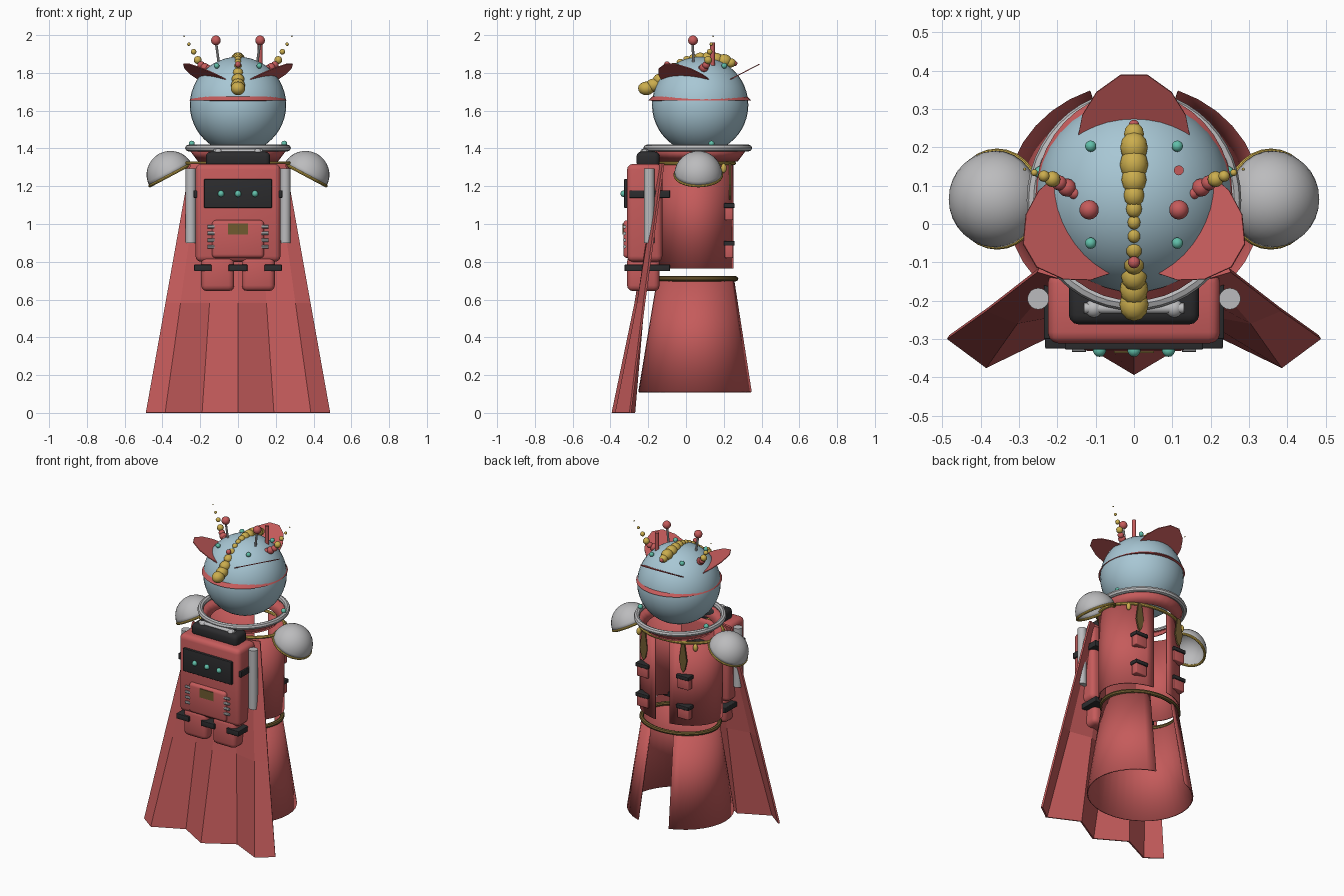
import bpy, bmesh, math
from mathutils import Vector, Matrix

if "Cube" in bpy.data.objects:
    bpy.data.objects.remove(bpy.data.objects["Cube"])


def mat(name, r, g, b):
    m = bpy.data.materials.new(name)
    m.diffuse_color = (r, g, b, 1)
    m.use_nodes = True
    m.node_tree.nodes["Principled BSDF"].inputs["Base Color"].default_value = m.diffuse_color
    return m


RED = mat("red", .56, .105, .105)
BLUE = mat("pale blue", .39, .57, .66)
GREY = mat("silver grey", .50, .50, .51)
DARK = mat("charcoal", .025, .025, .027)
GOLD = mat("gold", .60, .42, .075)
OLIVE = mat("dark olive", .16, .105, .03)
TEAL = mat("teal", .12, .52, .40)


def finish(name, bm, m, smooth=True):
    bmesh.ops.recalc_face_normals(bm, faces=bm.faces)
    me = bpy.data.meshes.new(name)
    bm.to_mesh(me)
    bm.free()
    me.materials.append(m)
    ob = bpy.data.objects.new(name, me)
    bpy.context.collection.objects.link(ob)
    if smooth:
        bpy.ops.object.select_all(action='DESELECT')
        ob.select_set(True)
        bpy.context.view_layer.objects.active = ob
        bpy.ops.object.shade_smooth_by_angle(angle=math.radians(35))
    return ob


def modify(ob, kind, **props):
    mod = ob.modifiers.new(kind.lower(), kind)
    for k, v in props.items():
        setattr(mod, k, v)


def ball(name, p, r, m, seg=14):
    bm = bmesh.new()
    bmesh.ops.create_uvsphere(bm, u_segments=seg, v_segments=max(6, seg * 2 // 3), radius=1)
    s = r if isinstance(r, tuple) else (r, r, r)
    bmesh.ops.transform(bm, matrix=Matrix.Translation(p) @ Matrix.Diagonal((*s, 1)), verts=bm.verts)
    return finish(name, bm, m)


def box(name, x, y, z, m, bevel=0):
    bm = bmesh.new()
    bmesh.ops.create_cube(bm, size=1)
    for v in bm.verts:
        v.co = [a[0] + (c + .5) * (a[1] - a[0]) for a, c in zip((x, y, z), v.co)]
    if bevel:
        bmesh.ops.bevel(bm, geom=bm.edges[:], offset=bevel, segments=3, profile=.5, affect='EDGES')
    return finish(name, bm, m)


def rod(name, a, b, r, m, seg=12):
    a, b = Vector(a), Vector(b)
    d = b - a
    bm = bmesh.new()
    bmesh.ops.create_cone(bm, cap_ends=True, segments=seg, radius1=r, radius2=r, depth=d.length)
    bmesh.ops.transform(bm, matrix=Matrix.Translation((a + b) / 2) @
                        d.to_track_quat('Z', 'Y').to_matrix().to_4x4(), verts=bm.verts)
    return finish(name, bm, m)


def ring(name, c, a, b, minor, m, tilt=0, seg=40):
    bm = bmesh.new()
    rows = []
    for i in range(seg):
        t = math.tau * i / seg
        row = []
        for j in range(8):
            u = math.tau * j / 8
            k = minor * math.cos(u)
            row.append(bm.verts.new(((a + k) * math.cos(t), (b + k) * math.sin(t), minor * math.sin(u))))
        rows.append(row)
    for i in range(seg):
        p, q = rows[i], rows[(i + 1) % seg]
        for j in range(8):
            bm.faces.new((p[j], q[j], q[(j + 1) % 8], p[(j + 1) % 8]))
    bmesh.ops.transform(bm, matrix=Matrix.Translation(c) @ Matrix.Rotation(tilt, 4, 'Y'), verts=bm.verts)
    return finish(name, bm, m)


def shell(name, cy, levels, gap, m, thick=.008, seg=32):
    """Elliptical wall through (z, rx, ry) levels, open by +-gap degrees at +y."""
    bm = bmesh.new()
    g = math.radians(gap)
    rows = []
    for z, a, b in levels:
        ts = [math.pi / 2 + g + (math.tau - 2 * g) * i / seg for i in range(seg + 1)]
        rows.append([bm.verts.new((a * math.cos(t), cy + b * math.sin(t), z)) for t in ts])
    for p, q in zip(rows, rows[1:]):
        for i in range(seg):
            bm.faces.new((p[i], p[i + 1], q[i + 1], q[i]))
    if not gap:
        bmesh.ops.remove_doubles(bm, verts=bm.verts, dist=1e-4)
    ob = finish(name, bm, m)
    if thick:
        modify(ob, 'SOLIDIFY', thickness=thick, offset=-1)
    return ob


# robe: skirt, belt, torso, collar
shell("skirt", .057, [(.11, .335, .31), (.70, .25, .212)], 20, RED)
ring("belt", (0, .057, .71), .252, .206, .014, OLIVE)
shell("torso", .05, [(.765, .275, .205), (1.325, .275, .205)], 11, RED)
ring("torso_trim", (0, .05, 1.322), .28, .205, .010, GOLD)
shell("collar", .062, [(1.335, .205, .205), (1.395, .25, .25)], 0, RED)
ring("neck_ring", (0, .062, 1.402), .262, .27, .018, GREY, seg=48)

# head with brow band
HEAD = Vector((0, .075, 1.63))
ball("head", HEAD, .255, BLUE, 36)
shell("brow_band", .0725, [(1.652, .240, .25), (1.654, .257, .273), (1.676, .243, .25)], 0, RED, 0, 40)

# three tilted petals around the head: (tangent, radius)
petal = [(-.145, .16), (-.135, .21), (-.098, .27), (-.035, .315),
         (.035, .315), (.098, .27), (.135, .21), (.145, .16)]
for i in range(3):
    bm = bmesh.new()
    bm.faces.new([bm.verts.new((t, r, 1.766 + (r - .165) * .52)) for t, r in petal])
    bmesh.ops.transform(bm, matrix=Matrix.Translation((0, .075, 0)) @
                        Matrix.Rotation(math.tau * i / 3, 4, 'Z'), verts=bm.verts)
    modify(finish(f"head_petal_{i}", bm, RED, False), 'SOLIDIFY', thickness=.005)

# beaded crest from the back of the head to the forehead
crest = [(.235, 1.853, .026), (.20, 1.865, .036), (.155, 1.872, .037), (.115, 1.878, .033),
         (.075, 1.882, .027), (.04, 1.88, .021), (.005, 1.873, .017), (-.03, 1.858, .017),
         (-.065, 1.832, .022), (-.10, 1.80, .028), (-.135, 1.765, .034),
         (-.17, 1.735, .037), (-.21, 1.718, .038)]
for i, (y, z, r) in enumerate(crest):
    ball(f"crest_bead_{i}", (0, y, z), (r, r * 1.15, r * .95), GOLD, 12)
ball("crest_stud_front", (0, -.10, 1.845), .016, RED)
ball("crest_stud_back", (0, .258, 1.85), .014, RED)
rod("head_peg", (.117, .14, 1.83), (.117, .14, 1.96), .013, RED)

horn = [(-.155, .08, 1.825, .016, RED), (-.175, .095, 1.828, .024, RED), (-.195, .107, 1.842, .02, RED),
        (-.213, .117, 1.868, .021, GOLD), (-.235, .125, 1.912, .015, GOLD),
        (-.26, .134, 1.952, .009, GOLD), (-.285, .143, 1.994, .004, GOLD)]
# bracket opening of the shoulder domes, tilted outward
TILT = math.radians(28)
# cape outline rows for one half: (x, y, z)
for s, side in ((-1, "left"), (1, "right")):
    for i, (x, y, z, r, m) in enumerate(horn):
        ball(f"{side}_horn_bead_{i}", (-x * s, y, z), r, m, 12)
    rod(f"{side}_antenna_stem", (s * .10, .04, 1.84), (s * .117, .035, 1.965), .007, GREY, 8)
    ball(f"{side}_antenna_tip", (s * .117, .037, 1.972), .026, RED)
    for y in (.203, -.05):
        ball(f"{side}_head_gem", (s * .113, y, 1.838), .015, TEAL)
    ball(f"{side}_collar_gem", (s * .245, .135, 1.425), .016, TEAL)

    # shoulder dome, open underneath
    c = Vector((s * .357, .065, 1.26))
    bm = bmesh.new()
    bmesh.ops.create_uvsphere(bm, u_segments=28, v_segments=16, radius=.127)
    bmesh.ops.delete(bm, geom=[v for v in bm.verts if v.co.z < -.001], context='VERTS')
    bmesh.ops.transform(bm, matrix=Matrix.Translation(c) @ Matrix.Rotation(s * TILT, 4, 'Y'), verts=bm.verts)
    modify(finish(f"{side}_shoulder_dome", bm, GREY), 'SOLIDIFY', thickness=.008, offset=-1)
    ring(f"{side}_shoulder_trim", c, .124, .124, .008, GOLD, s * TILT, 28)

    # chest pouches, hanging tassel and bead
    for z in (.82, 1.02):
        x0, x1 = s * .15 - .042, s * .15 + .042
        box(f"{side}_pouch", (x0, x1), (.205, .250), (z, z + .07), RED, .005)
        box(f"{side}_pouch_flap", (x0 - .005, x1 + .005), (.20, .257), (z + .065, z + .09), DARK, .004)
    bm = bmesh.new()
    bm.faces.new([bm.verts.new((s * .15 + x, .238, z)) for x, z in
                  ((-.012, 1.32), (.012, 1.32), (.028, 1.21), (.014, 1.15), (0, 1.13), (-.014, 1.15), (-.028, 1.21))])
    modify(finish(f"{side}_tassel", bm, OLIVE, False), 'SOLIDIFY', thickness=.01)
    ball(f"{side}_trim_bead", (s * .21, .20, 1.295), (.015, .015, .025), GOLD)

    # pack side tube, legs and pins
    rod(f"{side}_tube", (s * .25, -.195, .90), (s * .25, -.195, 1.295), .028, GREY, 18)
    xs = sorted((s * .02, s * .195))
    box(f"{side}_pack_leg", xs, (-.312, -.14), (.645, .83), RED, .03)
    box(f"{side}_leg_clip", sorted((s * .14, s * .232)), (-.325, -.085), (.75, .785), DARK, .004)
    for z in (.88, .915, .95, .985):
        rod(f"{side}_pin", (s * .125, -.325, z), (s * .162, -.325, z), .009, GREY, 8)
    ball(f"{side}_handle_wheel", (s * .105, -.22, 1.375), .025, GREY)

# backpack
box("pack_body", (-.225, .225), (-.312, -.125), (.80, 1.318), RED, .03)
box("pack_band", (-.235, .235), (-.30, -.085), (1.138, 1.178), DARK, .004)
box("screen", (-.18, .18), (-.328, -.29), (1.085, 1.238), DARK, .004)
for x in (-.09, 0, .09):
    ball("screen_light", (x, -.33, 1.16), .017, TEAL)
box("pack_pocket", (-.138, .138), (-.332, -.28), (.82, 1.02), RED, .02)
box("pocket_patch", (-.052, .052), (-.336, -.330), (.945, 1.003), OLIVE)
box("centre_leg_clip", (-.05, .05), (-.325, -.20), (.75, .785), DARK, .004)
box("pack_lid", (-.17, .17), (-.262, -.14), (1.30, 1.383), DARK, .025)
rod("pack_handle", (-.13, -.22, 1.383), (.13, -.22, 1.383), .014, GREY)

# pleated cape
top = [(-.25, -.12), (-.20, -.135), (-.10, -.145), (0, -.15)]
hem = [(-.485, -.295), (-.385, -.37), (-.19, -.275), (0, -.388)]
bm = bmesh.new()
rows = []
for z, k, fold in ((1.32, 0, 0), (.58, .56, .62), (0, 1, 1)):
    half = []
    for (tx, ty), (hx, hy) in zip(top, hem):
        flat = -.312
        y = ty + (flat - ty) * k + (hy - flat) * fold * k
        half.append((tx + (hx - tx) * k, y, z))
    full = half + [(-x, y, zz) for x, y, zz in half[-2::-1]]
    rows.append([bm.verts.new(p) for p in full])
for p, q in zip(rows, rows[1:]):
    for i in range(6):
        bm.faces.new((p[i], p[i + 1], q[i + 1], q[i]))
modify(finish("cape", bm, RED, False), 'SOLIDIFY', thickness=.012, offset=0)
